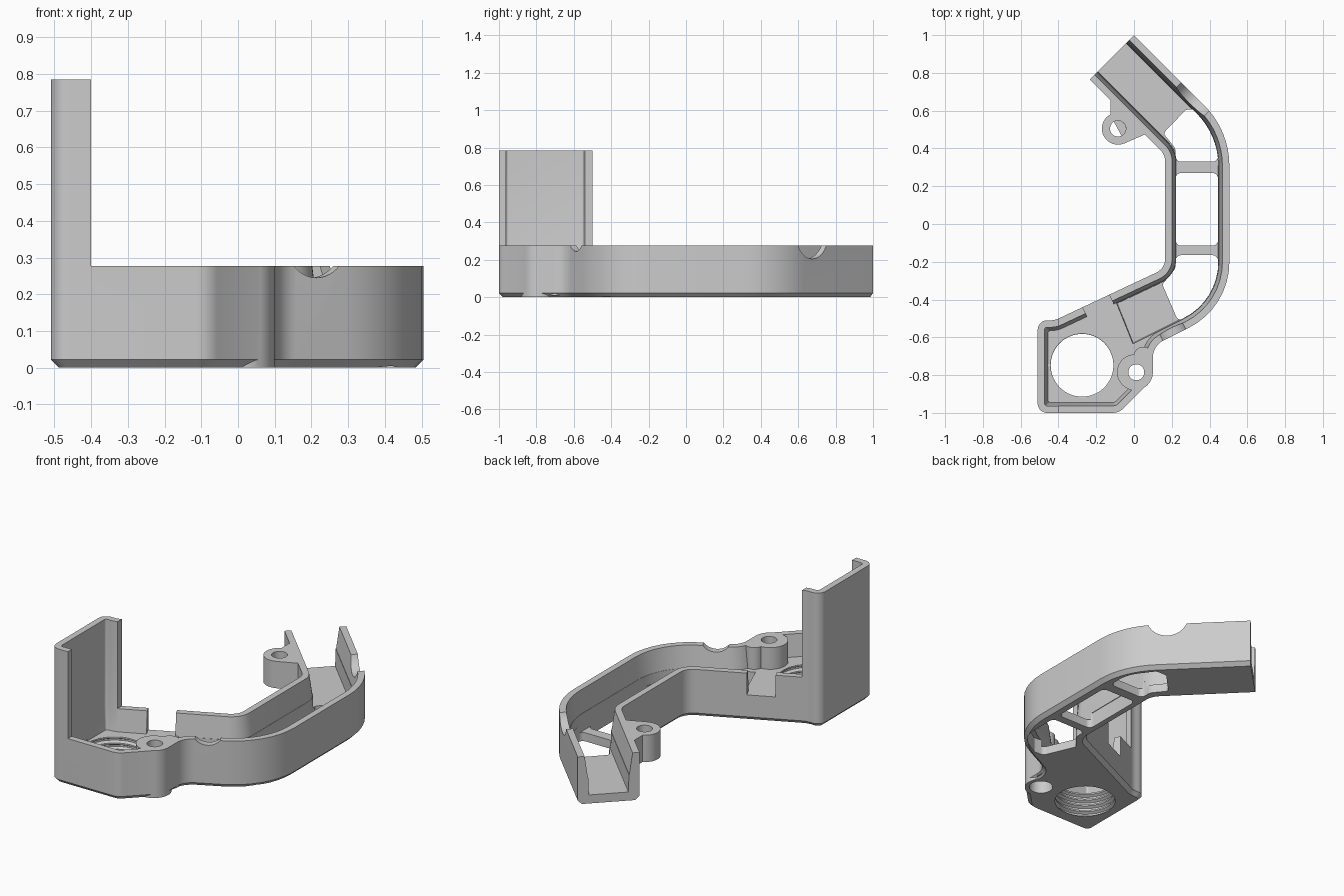
import bpy, bmesh, math
from mathutils import Vector, Matrix

if "Cube" in bpy.data.objects:
    bpy.data.objects.remove(bpy.data.objects["Cube"])

grey = bpy.data.materials.new("plain_grey")
grey.use_nodes = True
grey.diffuse_color = (0.6, 0.6, 0.6, 1)
grey.node_tree.nodes["Principled BSDF"].inputs["Base Color"].default_value = grey.diffuse_color


def outline(corners, inset=0.0, steps=8):
    """Counter-clockwise rounded polygon from (x, y, radius), moved inward by inset."""
    pts = [Vector(c[:2]) for c in corners]
    n = len(pts)
    moved, turns = [], []
    for i in range(n):
        a = (pts[i] - pts[i - 1]).normalized()
        b = (pts[(i + 1) % n] - pts[i]).normalized()
        na, nb = Vector((-a.y, a.x)), Vector((-b.y, b.x))
        moved.append(pts[i] + (na + nb) * inset / (1 + na.dot(nb)))
        turns.append(a.x * b.y - a.y * b.x)
    loop = []
    for i in range(n):
        p, r = moved[i], corners[i][2]
        if r == 0:
            loop.append(p)
            continue
        r = max(r - inset, 0.012) if turns[i] > 0 else r + inset
        u = (moved[i - 1] - p).normalized()
        v = (moved[(i + 1) % n] - p).normalized()
        half = u.angle(v) / 2
        centre = p + (u + v).normalized() * r / math.sin(half)
        back = r / math.tan(half)
        d0, d1 = p + u * back - centre, p + v * back - centre
        start = math.atan2(d0.y, d0.x)
        sweep = math.copysign(math.pi - 2 * half, turns[i])
        for k in range(steps + 1):
            t = start + sweep * k / steps
            loop.append(centre + Vector((math.cos(t), math.sin(t))) * r)
    return loop


def loft(name, levels):
    """Closed solid through loops of equal length, given as (z, loop)."""
    bm = bmesh.new()
    rings = [[bm.verts.new((p.x, p.y, z)) for p in loop] for z, loop in levels]
    n = len(rings[0])
    bm.faces.new(rings[0][::-1])
    bm.faces.new(rings[-1])
    for low, high in zip(rings, rings[1:]):
        for i in range(n):
            j = (i + 1) % n
            bm.faces.new((low[i], low[j], high[j], high[i]))
    bmesh.ops.recalc_face_normals(bm, faces=bm.faces)
    mesh = bpy.data.meshes.new(name)
    bm.to_mesh(mesh)
    bm.free()
    mesh.materials.append(grey)
    obj = bpy.data.objects.new(name, mesh)
    bpy.context.collection.objects.link(obj)
    return obj


def prism(name, corners, z0, z1):
    loop = outline(corners)
    return loft(name, [(z0, loop), (z1, loop)])


def circle(x, y, r, n=40):
    return [Vector((x + r * math.cos(t), y + r * math.sin(t)))
            for t in (2 * math.pi * k / n for k in range(n))]


def disc(name, x, y, r, z0, z1):
    return loft(name, [(z0, circle(x, y, r)), (z1, circle(x, y, r))])


def box(name, centre, size, turn=0.0):
    x, y, z = (s / 2 for s in size)
    obj = prism(name, [(-x, -y, 0), (x, -y, 0), (x, y, 0), (-x, y, 0)], -z, z)
    obj.data.transform(Matrix.Translation(centre) @ Matrix.Rotation(turn, 4, "Z"))
    return obj


def combine(target, tool, operation="DIFFERENCE"):
    mod = target.modifiers.new("join", "BOOLEAN")
    mod.operation, mod.object, mod.solver = operation, tool, "EXACT"
    bpy.context.view_layer.objects.active = target
    bpy.ops.object.modifier_apply(modifier=mod.name)
    bpy.data.objects.remove(tool)


RIM, TALL, FLOOR, DECK = 0.277, 0.785, 0.05, 0.15

# Corners of the bracket, running past the open end so it can be trimmed flat
end = [(-0.15, 1.15, 0), (-0.385, 0.915, 0)]
inner = [(0.165, 0.365, 0.08), (0.165, -0.235, 0.08)]
socket = [(-0.42, -0.51, 0.1), (-0.51, -0.51, 0.05), (-0.51, -1, 0.05),
          (-0.08, -1, 0.08), (0.1, -0.82, 0.14), (0.1, -0.645, 0.1)]
outer = [(0.505, -0.4425, 0.39), (0.505, 0.495, 0.45)]
plan = end + inner + socket + outer
channel = end + inner + [(-0.165, -0.39, 0), (-0.035, -0.7125, 0)] + outer

# Body with a chamfered base, lowered everywhere but at the tall wall
body = loft("bracket_body", [(0, outline(plan, 0.022)), (0.022, outline(plan)),
                             (TALL, outline(plan))])
combine(body, box("lower_cut", (0.6, 0.2, RIM + 0.5), (2, 4, 1)))

# Hollow interior with slightly drafted walls, then the deeper channel
combine(body, loft("hollow_cut", [(DECK, outline(plan, 0.055)), (RIM, outline(plan, 0.037)),
                                  (1, outline(plan, 0.037))]))
combine(body, loft("channel_cut", [(FLOOR, outline(channel, 0.06)),
                                   (DECK + 0.02, outline(channel, 0.056))]))

# Floor windows either side of two cross bars
windows = [
    [(0.22, -0.165, 0.03), (0.22, -0.235, 0.05), (0.15, -0.32, 0.02), (0.23, -0.505, 0.03),
     (0.29, -0.51, 0.02), (0.445, -0.42, 0.16), (0.445, -0.165, 0.03)],
    [(0.22, -0.115, 0.03), (0.445, -0.115, 0.03), (0.445, 0.27, 0.03), (0.22, 0.27, 0.03)],
    [(0.22, 0.33, 0.03), (0.445, 0.33, 0.03), (0.445, 0.47, 0.2), (0.345, 0.605, 0.03),
     (0.275, 0.605, 0.02), (0.155, 0.48, 0.02), (0.22, 0.4, 0.05)],
]
for window in windows:
    if window[1][0] == window[0][0]:
        window.reverse()
        window.reverse()
    combine(body, prism("window_cut", window, -0.1, FLOOR + 0.04))

# Screw bosses
combine(body, disc("front_boss", 0.005, -0.785, 0.095, 0, RIM), "UNION")
combine(body, disc("front_boss_fillet", 0.048, -0.7, 0.05, 0.01, RIM), "UNION")
combine(body, disc("rear_boss", -0.085, 0.505, 0.085, 0.12, RIM), "UNION")
neck = [(-0.125, 0.575, 0), (-0.05, 0.427, 0), (0.06, 0.475, 0), (-0.125, 0.66, 0)]
combine(body, prism("rear_boss_neck", neck, 0.12, RIM), "UNION")
for x, y in ((0.012, -0.785), (-0.085, 0.505)):
    combine(body, disc("screw_hole", x, y, 0.042, -0.1, 0.5))
combine(body, disc("front_counterbore", 0.012, -0.785, 0.065, -0.1, 0.1))

# Ridged round socket through the deck
pitch = 0.036
ridges = [(-0.02, circle(-0.275, -0.748, 0.166, 56))]
for k in range(5):
    for share, r in ((0.1, 0.166), (0.35, 0.182), (0.6, 0.182), (0.85, 0.166)):
        ridges.append(((k + share) * pitch, circle(-0.275, -0.748, r, 56)))
ridges.append((0.22, circle(-0.275, -0.748, 0.166, 56)))
combine(body, loft("ridged_socket", ridges))

# Notch in the inner wall beside the socket
combine(body, box("wall_notch", (-0.2, -0.41, DECK + 0.15), (0.155, 0.13, 0.3), math.atan(0.47)))

# Round scoops in the outer wall's rim
for x, y, z, r, angle in ((0.31, 0.66, 0.319, 0.114, math.pi / 4),
                          (0.21, -0.58, 0.335, 0.09, math.atan2(-2, 1))):
    scoop = disc("rim_scoop", 0, 0, r, -0.07, 0.07)
    scoop.data.transform(Matrix.Translation((x, y, z)) @ Matrix.Rotation(angle, 4, "Z")
                         @ Matrix.Rotation(math.pi / 2, 4, "Y"))
    combine(body, scoop)

# Trim the open end square
combine(body, box("end_trim", (-0.3675, 1.1325, 0.3), (1, 0.707, 2), math.pi / 4))

# Smooth rounds, crisp edges
bpy.ops.object.select_all(action="DESELECT")
body.select_set(True)
bpy.context.view_layer.objects.active = body
bpy.ops.object.shade_smooth_by_angle(angle=math.radians(25))
